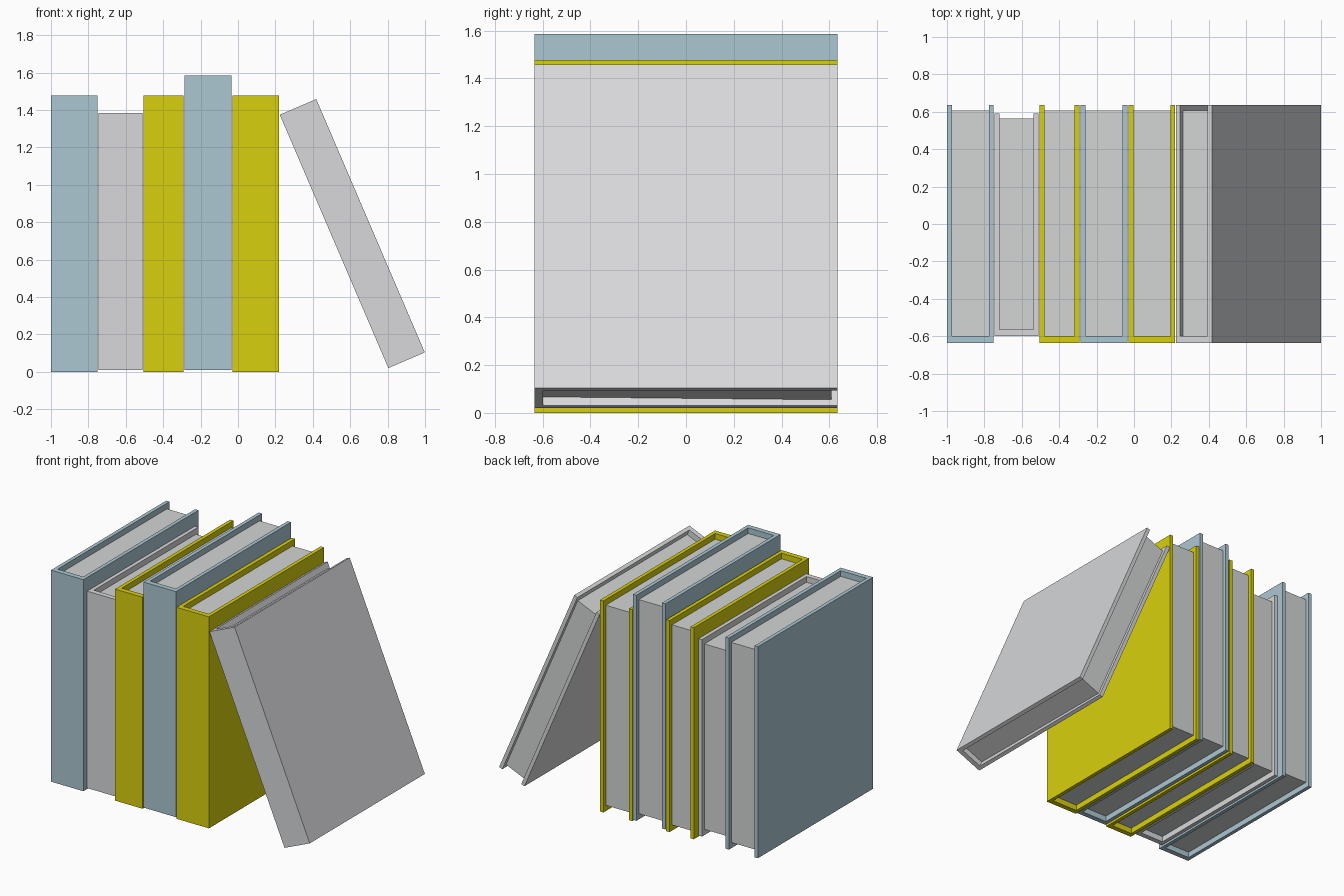
import bpy, bmesh, math

if "Cube" in bpy.data.objects:
    bpy.data.objects.remove(bpy.data.objects["Cube"])


def material(name, rgb):
    # sRGB 0-255 to linear
    lin = [((c / 255 + 0.055) / 1.055) ** 2.4 if c > 10 else c / 255 / 12.92 for c in rgb]
    m = bpy.data.materials.new(name)
    m.diffuse_color = (*lin, 1)
    m.use_nodes = True
    m.node_tree.nodes["Principled BSDF"].inputs["Base Color"].default_value = m.diffuse_color
    return m


BLUE = material("pale blue cover", (172, 199, 210))
GREY = material("light grey cover", (216, 217, 219))
YELLOW = material("mustard cover", (217, 208, 14))
PAPER = material("paper", (212, 214, 213))


def prism(name, profile, z0, z1, mat):
    """Extrude an xy outline from z0 to z1."""
    bm = bmesh.new()
    face = bm.faces.new([bm.verts.new((x, y, z0)) for x, y in profile])
    ext = bmesh.ops.extrude_face_region(bm, geom=[face])["geom"]
    for v in ext:
        if isinstance(v, bmesh.types.BMVert):
            v.co.z = z1
    bmesh.ops.recalc_face_normals(bm, faces=bm.faces)
    me = bpy.data.meshes.new(name)
    bm.to_mesh(me)
    bm.free()
    me.materials.append(mat)
    ob = bpy.data.objects.new(name, me)
    bpy.context.collection.objects.link(ob)
    return ob


BOARD, SPINE, RECESS = 0.026, 0.036, 0.04


def book(name, x, z, width, height, y0, y1, mat, lean=0.0):
    # U-shaped cover: spine at the front, open at the back
    w, b = width, BOARD
    yi = y0 + SPINE
    cover = prism(name + "_cover", [(0, y0), (w, y0), (w, y1), (w - b, y1),
                                    (w - b, yi), (b, yi), (b, y1), (0, y1)], 0, height, mat)
    # page block set back from the cover edges
    yp = y1 - 0.027
    pages = prism(name + "_pages", [(b, yi), (w - b, yi), (w - b, yp), (b, yp)],
                  RECESS, height - RECESS, PAPER)
    for ob in (cover, pages):
        ob.location = (x, 0, z)
        ob.rotation_euler = (0, lean, 0)
    return pages


# upright row
book("blue_book_left", -1.0, 0.0, 0.25, 1.477, -0.635, 0.635, BLUE)
book("grey_book", -0.745, 0.01, 0.235, 1.375, -0.60, 0.59, GREY)
book("mustard_book_middle", -0.505, 0.0, 0.213, 1.477, -0.635, 0.635, YELLOW)
book("blue_book_tall", -0.285, 0.01, 0.25, 1.575, -0.635, 0.635, BLUE)
book("mustard_book_right", -0.03, 0.0, 0.25, 1.477, -0.635, 0.635, YELLOW)

# leaning book, its page block slightly slanted at the bottom
leaning = book("leaning_grey_book", 0.804, 0.02, 0.212, 1.474, -0.635, 0.635, GREY,
               -math.radians(23.2))
for v in leaning.data.vertices:
    if v.co.z < 0.5 and v.co.y > 0:
        v.co.z -= 0.013
